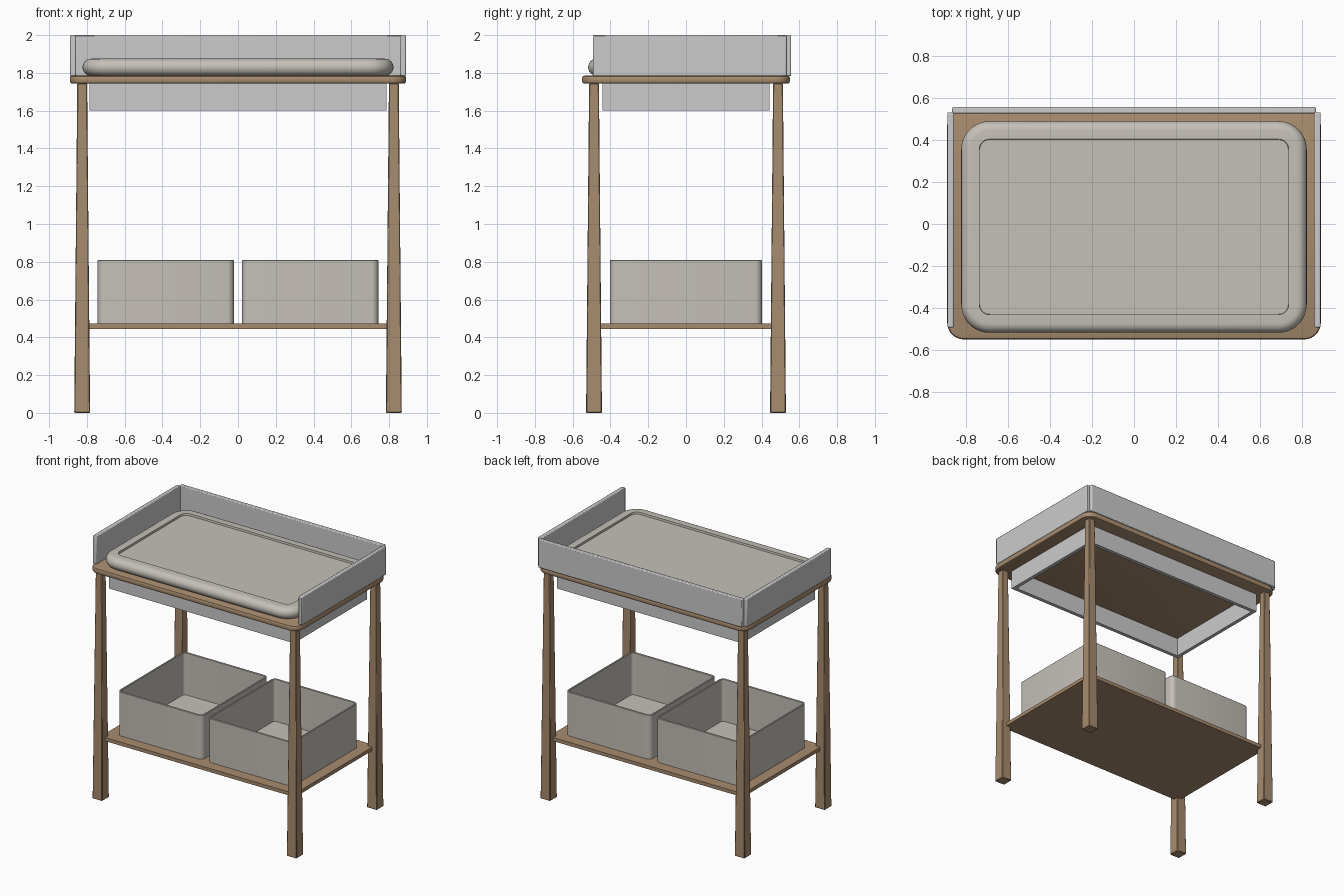
import bpy, bmesh, math

if "Cube" in bpy.data.objects:
    bpy.data.objects.remove(bpy.data.objects["Cube"])


def material(name, rgb):
    m = bpy.data.materials.new(name)
    m.diffuse_color = (*rgb, 1)
    m.use_nodes = True
    m.node_tree.nodes["Principled BSDF"].inputs["Base Color"].default_value = m.diffuse_color
    return m


WOOD = material("wood", (0.39, 0.26, 0.155))
FABRIC = material("fabric", (0.56, 0.53, 0.48))


def finish(name, bm, mat=None, bevel=0, segments=2):
    bmesh.ops.recalc_face_normals(bm, faces=bm.faces)
    mesh = bpy.data.meshes.new(name)
    bm.to_mesh(mesh)
    bm.free()
    ob = bpy.data.objects.new(name, mesh)
    bpy.context.collection.objects.link(ob)
    if mat:
        mesh.materials.append(mat)
    if bevel:
        mod = ob.modifiers.new("bevel", "BEVEL")
        mod.width, mod.segments = bevel, segments
        mod.limit_method, mod.angle_limit = "ANGLE", math.radians(40)
    bpy.ops.object.select_all(action="DESELECT")
    ob.select_set(True)
    bpy.context.view_layer.objects.active = ob
    bpy.ops.object.shade_smooth_by_angle(angle=math.radians(35))
    return ob


def box(name, x, y, z, mat=None, bevel=0.0):
    bm = bmesh.new()
    bmesh.ops.create_cube(bm, size=1)
    for v in bm.verts:
        for i, (lo, hi) in enumerate((x, y, z)):
            v.co[i] = lo if v.co[i] < 0 else hi
    return finish(name, bm, mat, bevel)


def rounded(x, y, r, n=8):
    """Outline of a rounded rectangle."""
    pts = []
    corners = ((x[1] - r, y[1] - r), (x[0] + r, y[1] - r),
               (x[0] + r, y[0] + r), (x[1] - r, y[0] + r))
    for q, (cx, cy) in enumerate(corners):
        for k in range(n + 1):
            a = math.pi / 2 * (q + k / n)
            pts.append((cx + r * math.cos(a), cy + r * math.sin(a)))
    return pts


def stack(name, x, y, r, steps, mat, n=8):
    """Loft rounded rectangles; each step is (inset, height)."""
    bm = bmesh.new()
    rings = []
    for d, z in steps:
        pts = rounded((x[0] + d, x[1] - d), (y[0] + d, y[1] - d), max(r - d, 0.004), n)
        rings.append([bm.verts.new((px, py, z)) for px, py in pts])
    for a, b in zip(rings, rings[1:]):
        for i in range(len(a)):
            j = (i + 1) % len(a)
            bm.faces.new((a[i], a[j], b[j], b[i]))
    bm.faces.new(rings[0][::-1])
    bm.faces.new(rings[-1])
    return finish(name, bm, mat)


# Tabletop with softened edge
stack("tabletop", (-0.89, 0.89), (-0.55, 0.55), 0.08,
      [(0.012, 1.743), (0.004, 1.746), (0, 1.755), (0, 1.773), (0.004, 1.782), (0.012, 1.785)], WOOD)

# Tapered legs
for sx, side in ((-1, "left"), (1, "right")):
    for sy, end in ((-1, "front"), (1, "back")):
        bm = bmesh.new()
        bmesh.ops.create_cube(bm, size=1)
        for v in bm.verts:
            top = v.co.z > 0
            h = 0.026 if top else 0.042
            v.co = (sx * 0.825 + math.copysign(h, v.co.x),
                    sy * 0.487 + math.copysign(h, v.co.y), 1.745 if top else 0)
        finish(f"{end}_{side}_leg", bm, WOOD, 0.004, 1)

# Lower shelf, let into the legs
box("lower_shelf", (-0.825, 0.825), (-0.487, 0.487), (0.445, 0.472), WOOD)

# Apron frame under the top
for s, side in ((-1, "front"), (1, "back")):
    box(side + "_apron", (-0.785, 0.785), sorted((s * 0.443, s * 0.415)), (1.6, 1.745))
for s, side in ((-1, "left"), (1, "right")):
    box(side + "_apron", sorted((s * 0.785, s * 0.757)), (-0.415, 0.415), (1.6, 1.745))

# Guard boards around three sides
for s, side in ((-1, "left"), (1, "right")):
    box(side + "_guard", sorted((s * 0.858, s * 0.889)), (-0.493, 0.532), (1.783, 2.0), None, 0.006)
box("back_guard", (-0.866, 0.866), (0.527, 0.557), (1.783, 2.0), None, 0.006)

# Changing mat: rounded side, recessed middle
edge = [(0.045 * (1 - math.cos(a)), 1.83 + 0.045 * math.sin(a))
        for a in (math.pi * (k / 12 - 0.5) for k in range(13))]
stack("changing_mat", (-0.823, 0.823), (-0.518, 0.49), 0.135,
      edge + [(0.086, 1.875), (0.088, 1.86)], FABRIC, 10)

# Open storage bins
for s, side in ((-1, "left"), (1, "right")):
    stack(side + "_bin", sorted((s * 0.022, s * 0.743)), (-0.403, 0.402), 0.035,
          [(0, 0.472), (0, 0.807), (0.003, 0.81), (0.011, 0.81), (0.014, 0.807), (0.014, 0.486)], FABRIC, 6)
